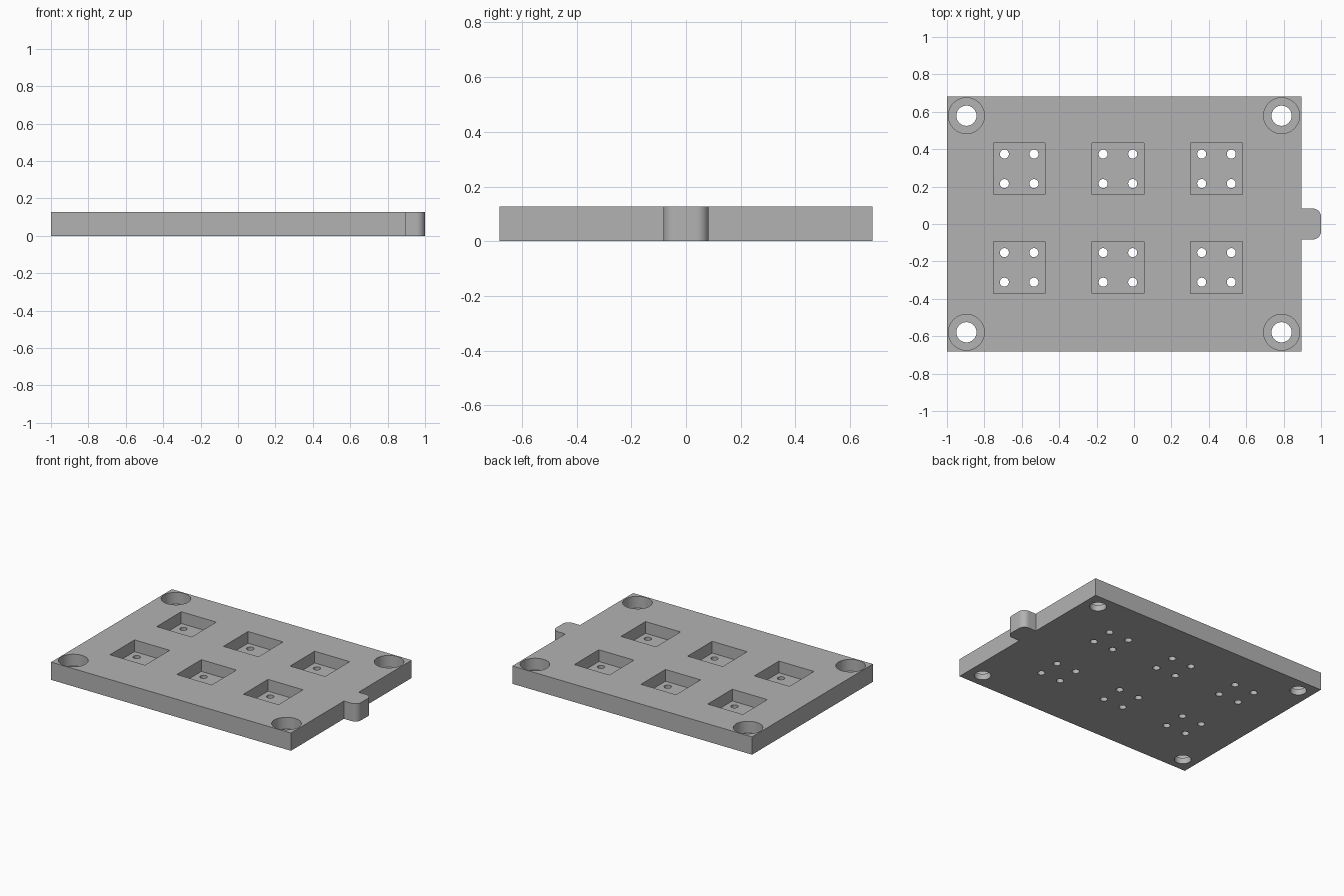
import bpy, bmesh
from math import sin, cos, pi
from mathutils import Matrix

if "Cube" in bpy.data.objects:
    bpy.data.objects.remove(bpy.data.objects["Cube"], do_unlink=True)

HEIGHT, HALF_DEPTH, EDGE = 0.127, 0.682, 0.896
FLOOR = 0.043          # height of the recess floors
TAB, ROUND = 0.083, 0.045

grey = bpy.data.materials.new("plain_grey")
grey.use_nodes = True
colour = (0.45, 0.45, 0.45, 1)
grey.diffuse_color = colour
grey.node_tree.nodes["Principled BSDF"].inputs["Base Color"].default_value = colour


def make_object(name, bm):
    bmesh.ops.recalc_face_normals(bm, faces=bm.faces)
    mesh = bpy.data.meshes.new(name)
    bm.to_mesh(mesh)
    bm.free()
    mesh.materials.append(grey)
    obj = bpy.data.objects.new(name, mesh)
    bpy.context.collection.objects.link(obj)
    return obj


def add_cylinder(bm, x, y, radius, bottom, top):
    bmesh.ops.create_cone(bm, cap_ends=True, segments=48, radius1=radius, radius2=radius,
                          depth=top - bottom,
                          matrix=Matrix.Translation((x, y, (bottom + top) / 2)))


def add_box(bm, x, y, width, bottom, top):
    size = Matrix.Diagonal((width, width, top - bottom, 1))
    bmesh.ops.create_cube(bm, size=1,
                          matrix=Matrix.Translation((x, y, (bottom + top) / 2)) @ size)


# Plate outline with a round-cornered tab on one edge
outline = [(-1, HALF_DEPTH), (-1, -HALF_DEPTH), (EDGE, -HALF_DEPTH), (EDGE, -TAB)]
for side, start in ((-1, -pi / 2), (1, 0)):
    for i in range(13):
        a = start + i * pi / 24
        outline.append((1 - ROUND + ROUND * cos(a), side * (TAB - ROUND) + ROUND * sin(a)))
outline += [(EDGE, TAB), (EDGE, HALF_DEPTH)]

bm = bmesh.new()
base = bm.faces.new([bm.verts.new((x, y, 0)) for x, y in outline])
grown = bmesh.ops.extrude_face_region(bm, geom=[base], use_keep_orig=True)
bmesh.ops.translate(bm, vec=(0, 0, HEIGHT),
                    verts=[v for v in grown["geom"] if isinstance(v, bmesh.types.BMVert)])
plate = make_object("mounting_plate", bm)

# Recesses from above, and drilled holes all the way through
recesses, drills = bmesh.new(), bmesh.new()
for x in (-0.896, 0.789):
    for y in (-0.579, 0.579):
        add_cylinder(recesses, x, y, 0.096, FLOOR, 0.3)
        add_cylinder(drills, x, y, 0.054, -0.1, 0.3)
for x in (-0.614, -0.086, 0.441):
    for y in (-0.232, 0.295):
        add_box(recesses, x, y, 0.277, FLOOR, 0.3)
        for dx in (-0.079, 0.079):
            for dy in (-0.079, 0.079):
                add_cylinder(drills, x + dx, y + dy, 0.024, -0.1, 0.3)

bpy.ops.object.select_all(action="DESELECT")
bpy.context.view_layer.objects.active = plate
plate.select_set(True)
for name, cutter_bm in (("recess_cutter", recesses), ("drill_cutter", drills)):
    cutter = make_object(name, cutter_bm)
    cutter.hide_render = True
    cut = plate.modifiers.new(name, "BOOLEAN")
    cut.operation, cut.solver, cut.object = "DIFFERENCE", "EXACT", cutter
    bpy.ops.object.modifier_apply(modifier=cut.name)
    bpy.data.objects.remove(cutter, do_unlink=True)

bpy.ops.object.shade_smooth_by_angle(angle=pi / 6)
